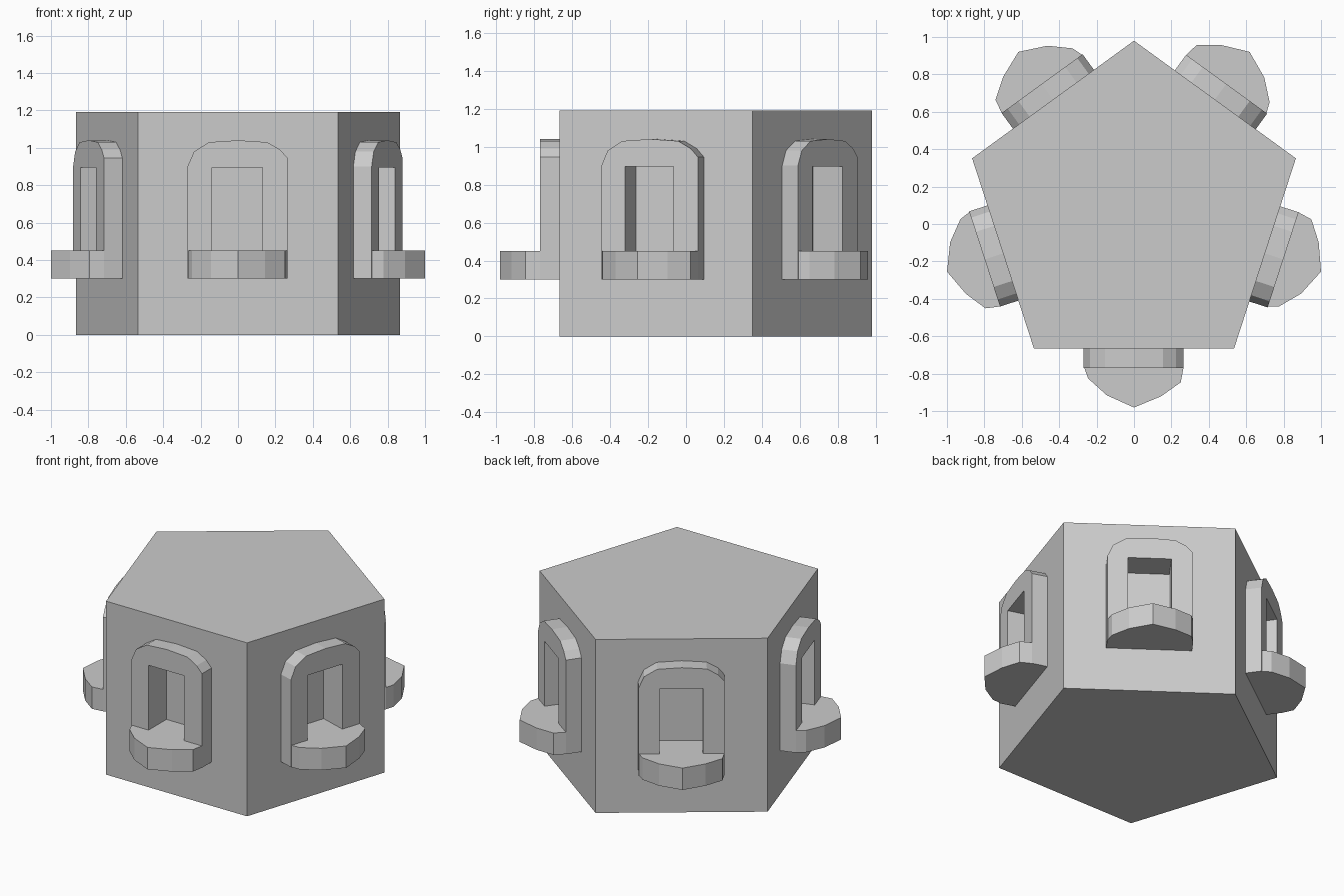
import bpy, bmesh
from math import sin, cos, pi, radians

if "Cube" in bpy.data.objects:
    bpy.data.objects.remove(bpy.data.objects["Cube"])

CY = 0.07          # centre of the pentagon in y
R = 0.91           # corner radius
AP = R * cos(pi / 5)   # distance from centre to each wall


def prism(name, points, offset, turn=0.0):
    """Extrude a closed 3D outline along offset, turned about the tower axis."""
    bm = bmesh.new()
    face = bm.faces.new([bm.verts.new(p) for p in points])
    ext = bmesh.ops.extrude_face_region(bm, geom=[face])
    verts = [v for v in ext["geom"] if isinstance(v, bmesh.types.BMVert)]
    bmesh.ops.translate(bm, verts=verts, vec=offset)
    bmesh.ops.recalc_face_normals(bm, faces=bm.faces)
    mesh = bpy.data.meshes.new(name)
    bm.to_mesh(mesh)
    bm.free()
    obj = bpy.data.objects.new(name, mesh)
    obj.location = (0, CY, 0)
    obj.rotation_euler.z = turn
    bpy.context.collection.objects.link(obj)
    return obj


# Five-sided body
corners = [(R * sin(i * 2 * pi / 5), R * cos(i * 2 * pi / 5), 0) for i in range(5)]
body = prism("tower_body", corners, (0, 0, 1.19))

# Arched frame outline (x, z) with a rectangular opening
L, RT, BOT, TOP = -0.14, 0.13, 0.45, 0.895
arch = [(L, 0.30), (-0.27, 0.30), (-0.27, 0.90), (-0.235, 0.98), (-0.155, 1.03),
        (0, 1.04), (0.155, 1.03), (0.225, 0.99), (0.265, 0.945), (0.265, 0.30),
        (RT, 0.30), (RT, TOP), (L, TOP)]

# Rounded sill outline (x, distance out from the wall)
sill = [(-0.265, 0), (-0.267, 0.10), (-0.245, 0.16), (-0.145, 0.25), (0, 0.315),
        (0.145, 0.255), (0.25, 0.18), (0.265, 0.10), (0.265, 0)]

hole = [(L, BOT), (RT, BOT), (RT, TOP), (L, TOP)]

for i in range(5):
    turn = radians(72 * i)
    # Recess cut into the wall
    cutter = prism(f"recess_cutter_{i}", [(x, -AP - 0.05, z) for x, z in hole],
                   (0, 0.14, 0), turn)
    cutter.hide_render = True
    mod = body.modifiers.new("recess", "BOOLEAN")
    mod.operation = "DIFFERENCE"
    mod.solver = "EXACT"
    mod.object = cutter
    bpy.context.view_layer.objects.active = body
    bpy.ops.object.modifier_apply(modifier=mod.name)
    bpy.data.objects.remove(cutter)
    # Window frame and balcony sill
    prism(f"window_frame_{i}", [(x, -AP, z) for x, z in arch], (0, -0.103, 0), turn)
    prism(f"window_sill_{i}", [(x, -AP - n, 0.30) for x, n in sill], (0, 0, 0.15), turn)
